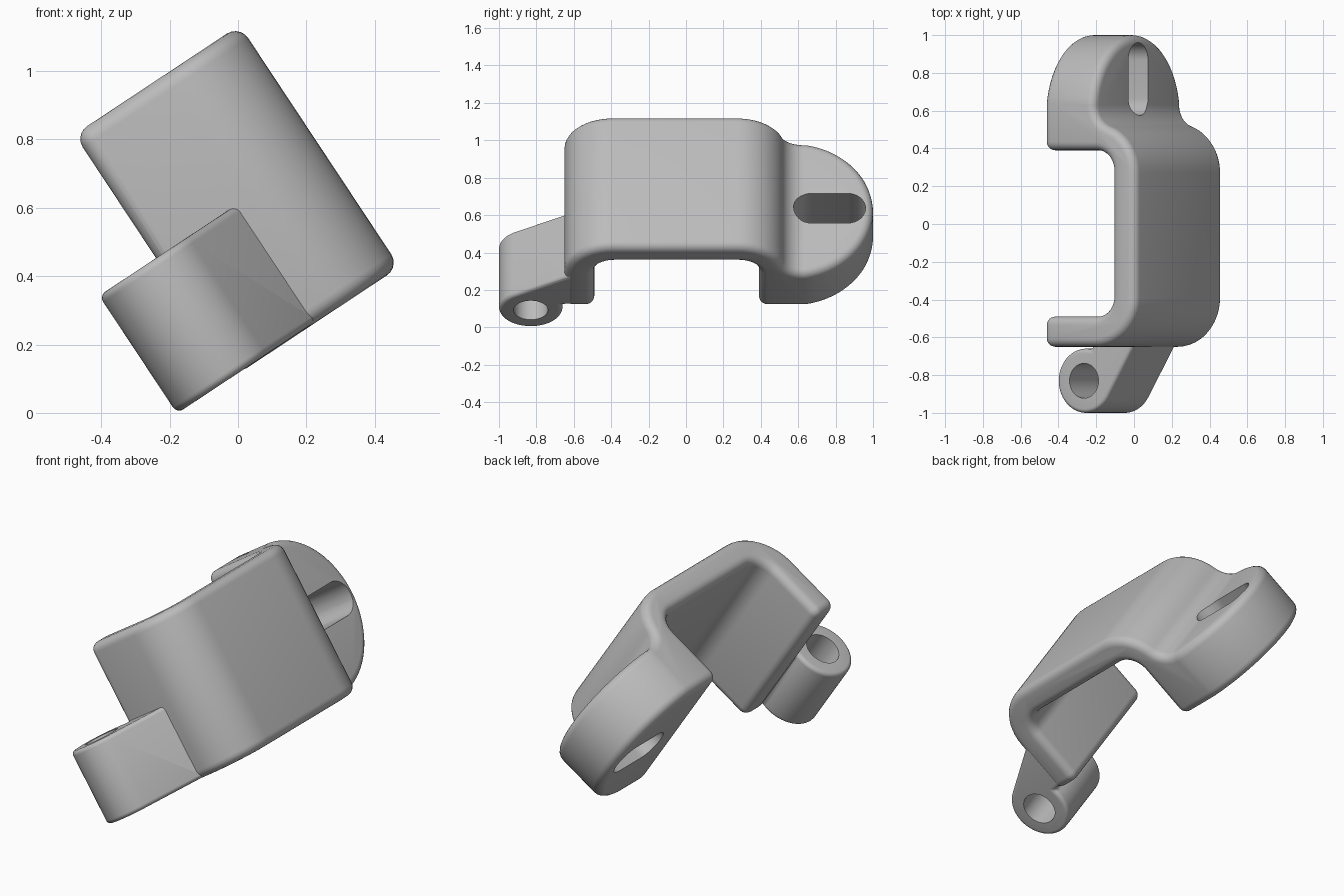
import bpy, bmesh, math
from mathutils import Matrix, Vector

if "Cube" in bpy.data.objects:
    bpy.data.objects.remove(bpy.data.objects["Cube"])

TILT = Matrix.Rotation(math.radians(-33.5), 4, 'Y')
LOW, HIGH = 0.095, 0.943           # extent across the bracket width
MID = (LOW + HIGH) / 2
END, WALL_IN, WALL_OUT, PLATE = 0.05, 0.48, 0.63, 0.37

gray = bpy.data.materials.new("plain_gray")
gray.use_nodes = True
color = (0.5, 0.5, 0.5, 1)
gray.diffuse_color = color
gray.node_tree.nodes["Principled BSDF"].inputs["Base Color"].default_value = color


def arc(cx, cy, r, start, stop, n=12):
    angles = [math.radians(start + (stop - start) * i / n) for i in range(n + 1)]
    return [(cx + r * math.cos(t), cy + r * math.sin(t)) for t in angles]


def prism(name, outline, near, far, place=lambda u, v, w: (u, v, w)):
    """Extrude a closed outline from near to far."""
    bm = bmesh.new()
    base = bm.faces.new([bm.verts.new(place(u, v, near)) for u, v in outline])
    step = Vector(place(0, 0, far)) - Vector(place(0, 0, near))
    grown = bmesh.ops.extrude_face_region(bm, geom=[base], use_keep_orig=True)
    moved = [g for g in grown["geom"] if isinstance(g, bmesh.types.BMVert)]
    bmesh.ops.translate(bm, vec=step, verts=moved)
    bmesh.ops.recalc_face_normals(bm, faces=bm.faces)
    mesh = bpy.data.meshes.new(name)
    bm.to_mesh(mesh)
    bm.free()
    mesh.materials.append(gray)
    obj = bpy.data.objects.new(name, mesh)
    bpy.context.collection.objects.link(obj)
    return obj


def apply(obj, mod):
    bpy.context.view_layer.objects.active = obj
    bpy.ops.object.modifier_apply(modifier=mod.name)


def combine(obj, other, operation):
    mod = obj.modifiers.new("combine", 'BOOLEAN')
    mod.operation, mod.object, mod.solver = operation, other, 'EXACT'
    apply(obj, mod)
    bpy.data.objects.remove(other)


def round_edges(obj, width):
    mod = obj.modifiers.new("round", 'BEVEL')
    mod.width, mod.segments = width, 5
    mod.limit_method, mod.angle_limit = 'ANGLE', math.radians(40)
    mod.use_clamp_overlap = False
    apply(obj, mod)


# Bracket section: short arm, back wall, S-bend and thick mounting plate
R, r = 0.26, 0.12
cx, cy = WALL_OUT - R, 0.27
fx = PLATE + r
fy = cy + math.sqrt((R + r) ** 2 - (fx - cx) ** 2)
bend = math.degrees(math.atan2(fy - cy, fx - cx))
section = [(END, -0.65)]
section += arc(cx, -0.39, R, -90, 0)
section += arc(cx, cy, R, 0, bend)
section += arc(fx, fy, r, bend + 180, 180)[1:]
section += [(PLATE, 1.2), (END, 1.2), (END, 0.39)]
section += arc(WALL_IN - 0.11, 0.28, 0.11, 90, 0)
section += arc(WALL_IN - 0.11, -0.38, 0.11, 0, -90)
section += [(END, -0.49)]
bracket = prism("bracket", section, LOW, HIGH)

# Semicircular end of the mounting plate
trim = [(-0.8, MID - 0.43)] + arc(0.57, MID, 0.43, -90, 90, 40) + [(-0.8, MID + 0.43)]
across = lambda u, v, w: (w, u, v)
combine(bracket, prism("end_trim", trim, -0.3, 0.9, across), 'INTERSECT')
round_edges(bracket, 0.045)

# Side lug: round boss with a web running into the arm
lug_outline = arc(0.02, -0.83, 0.17, 80, 328, 36)
lug_outline += [(0.36, -0.6), (0.07, -0.6), (0.065, -0.665)]
lug = prism("lug", lug_outline, LOW + 0.002, 0.51)
round_edges(lug, 0.022)
combine(bracket, lug, 'UNION')

# Pivot hole and mounting slot
hole = prism("pivot_hole", arc(0.02, -0.83, 0.092, 0, 350, 35), 0, 0.7)
combine(bracket, hole, 'DIFFERENCE')
slot_outline = arc(0.865, MID, 0.095, -90, 90, 16) + arc(0.67, MID, 0.095, 90, 270, 16)
combine(bracket, prism("mounting_slot", slot_outline, -0.1, 0.6, across), 'DIFFERENCE')

# Tilt into place and shade
bracket.data.transform(TILT)
bpy.ops.object.select_all(action='DESELECT')
bracket.select_set(True)
bpy.context.view_layer.objects.active = bracket
bpy.ops.object.shade_smooth_by_angle(angle=math.radians(30))
